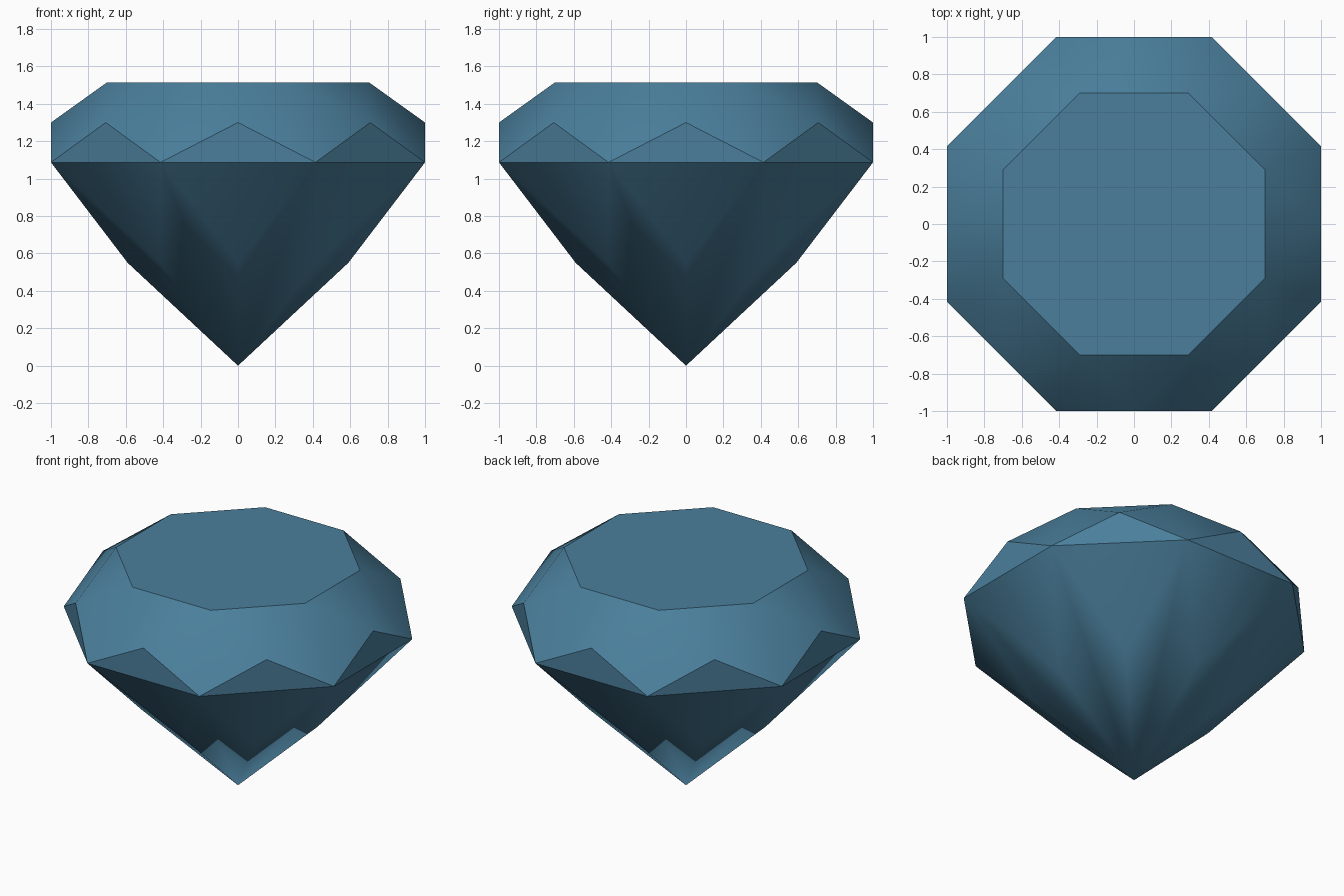
import bpy, bmesh, math

default = bpy.data.objects.get("Cube")
if default:
    bpy.data.objects.remove(default, do_unlink=True)

SIDES = 8
STEP = math.tau / SIDES

# One gem blue material
blue = bpy.data.materials.new("gem_blue")
blue.use_nodes = True
colour = (0.069, 0.212, 0.332, 1.0)
blue.diffuse_color = colour
bsdf = blue.node_tree.nodes["Principled BSDF"]
bsdf.inputs["Base Color"].default_value = colour
bsdf.inputs["Roughness"].default_value = 0.5

bm = bmesh.new()


def ring(apothem, z, corner):
    """Eight points; corner rings are turned half a step."""
    radius = apothem / math.cos(STEP / 2) if corner else apothem
    turn = STEP / 2 if corner else 0
    return [bm.verts.new((radius * math.cos(i * STEP + turn),
                          radius * math.sin(i * STEP + turn), z))
            for i in range(SIDES)]


tip = bm.verts.new((0, 0, 0))
lower = ring(0.59, 0.55, False)
girdle = ring(1.0, 1.087, True)
upper = ring(1.0, 1.30, False)
table = ring(0.70, 1.515, True)

# Facets: the corner i sits between the mid points i and i + 1
for i in range(SIDES):
    j = (i + 1) % SIDES
    bm.faces.new((tip, lower[j], girdle[i], lower[i]))       # pavilion kite
    bm.faces.new((lower[i], girdle[i], girdle[i - 1]))       # pavilion triangle
    bm.faces.new((girdle[i - 1], girdle[i], upper[i]))       # upright girdle triangle
    bm.faces.new((girdle[i], upper[j], table[i], upper[i]))  # crown kite
    bm.faces.new((upper[i], table[i], table[i - 1]))         # crown star facet
bm.faces.new(table)
bmesh.ops.recalc_face_normals(bm, faces=bm.faces[:])

# Soft facets inside the crown and pavilion, crisp girdle and table
for face in bm.faces:
    face.smooth = True
for edge in bm.edges:
    edge.smooth = edge.calc_face_angle() < math.radians(34)

mesh = bpy.data.meshes.new("cut_gem")
bm.to_mesh(mesh)
bm.free()
mesh.materials.append(blue)
gem = bpy.data.objects.new("cut_gem", mesh)
bpy.context.collection.objects.link(gem)
